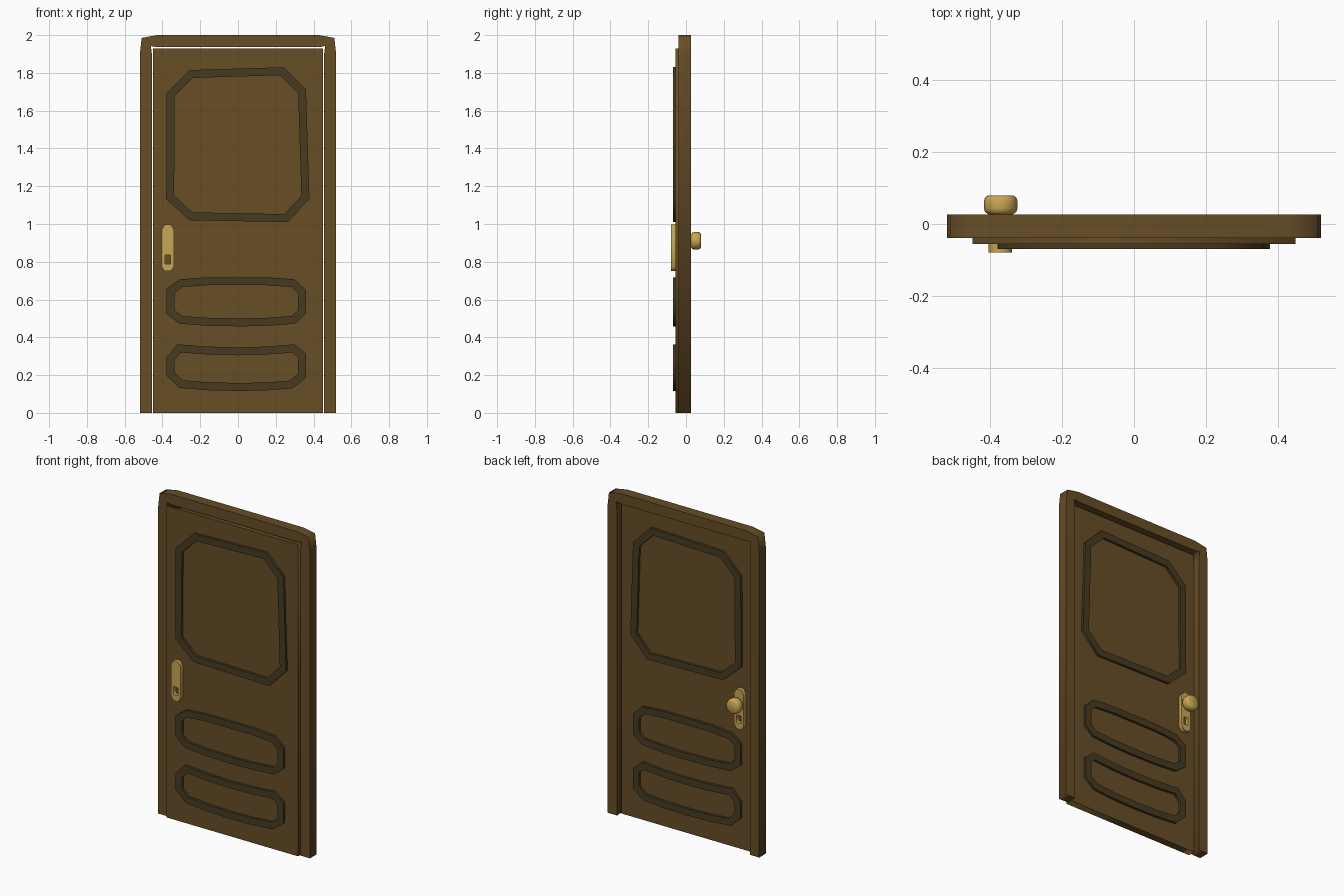
import bpy, bmesh, math
from mathutils import Vector

if "Cube" in bpy.data.objects:
    bpy.data.objects.remove(bpy.data.objects["Cube"])


def material(name, rgb):
    m = bpy.data.materials.new(name)
    m.diffuse_color = (*rgb, 1)
    m.use_nodes = True
    m.node_tree.nodes["Principled BSDF"].inputs["Base Color"].default_value = m.diffuse_color
    return m


WOOD = material("wood", (0.135, 0.075, 0.019))
TRIM = material("dark_wood", (0.062, 0.042, 0.015))
BRASS = material("brass", (0.58, 0.38, 0.09))


def slab(name, outlines, y0, y1, mat):
    """Extrude x-z outlines (later ones are holes) from y0 to y1."""
    cu = bpy.data.curves.new(name, 'CURVE')
    cu.dimensions = '2D'
    cu.fill_mode = 'BOTH'
    cu.extrude = (y1 - y0) / 2
    for pts in outlines:
        s = cu.splines.new('POLY')
        s.points.add(len(pts) - 1)
        for p, (x, z) in zip(s.points, pts):
            p.co = (x, z, 0, 1)
        s.use_cyclic_u = True
    ob = bpy.data.objects.new(name, cu)
    bpy.context.collection.objects.link(ob)
    ob.rotation_euler.x = math.pi / 2
    ob.location.y = (y0 + y1) / 2
    cu.materials.append(mat)
    bpy.ops.object.select_all(action='DESELECT')
    ob.select_set(True)
    bpy.context.view_layer.objects.active = ob
    bpy.ops.object.convert(target='MESH')
    return bpy.context.object


def inset(pts, d):
    """Mitred inset of a clockwise outline."""
    out = []
    for i, p in enumerate(pts):
        p = Vector(p)
        a = (p - Vector(pts[i - 1])).normalized()
        b = (Vector(pts[(i + 1) % len(pts)]) - p).normalized()
        na, nb = Vector((a.y, -a.x)), Vector((b.y, -b.x))
        m = (na + nb).normalized()
        out.append(tuple(p + m * d / m.dot(na)))
    return out


# Door frame: one arch-shaped outline, mirrored from its left half
left = [(-0.455, 0), (-0.52, 0), (-0.52, 1.895), (-0.51, 1.985), (-0.43, 2.0)]
inner = [(-0.43, 1.936), (-0.461, 1.942), (-0.455, 1.89)]
flip = lambda pts: [(-x, z) for x, z in reversed(pts)]
slab("door_frame", [left + flip(left) + flip(inner) + inner], -0.039, 0.026, WOOD)

# Door leaf
FRONT, BACK = -0.055, -0.01
slab("door_leaf", [[(-0.45, 0), (-0.45, 1.93), (0.45, 1.93), (0.45, 0)]],
     FRONT, BACK, WOOD)

# Raised mouldings, on both faces of the leaf
mouldings = {
    "upper": [(-0.378, 1.693), (-0.257, 1.815), (0.24, 1.83), (0.36, 1.71),
              (0.378, 1.132), (0.262, 1.01), (-0.257, 1.02), (-0.38, 1.132)],
    "middle": [(-0.378, 0.656), (-0.31, 0.707), (-0.16, 0.718), (0.15, 0.718),
               (0.30, 0.707), (0.36, 0.65), (0.36, 0.524), (0.30, 0.472),
               (0.15, 0.461), (0.02, 0.458), (-0.16, 0.461), (-0.31, 0.472),
               (-0.378, 0.524)],
    "lower": [(-0.378, 0.296), (-0.32, 0.363), (-0.16, 0.351), (0, 0.347),
              (0.15, 0.351), (0.30, 0.363), (0.36, 0.312), (0.36, 0.185),
              (0.29, 0.13), (0.15, 0.119), (0, 0.116), (-0.16, 0.12),
              (-0.31, 0.132), (-0.378, 0.196)],
}
# Lock plate with keyhole
plate = [(-0.405, 0.97), (-0.388, 0.997), (-0.356, 0.997), (-0.339, 0.97),
         (-0.339, 0.775), (-0.356, 0.75), (-0.388, 0.75), (-0.405, 0.775)]
keyhole = [(-0.386, 0.836), (-0.357, 0.836), (-0.357, 0.788), (-0.386, 0.788)]

for side, face, out in (("front", FRONT, -1), ("back", BACK, 1)):
    span = lambda t: sorted((face - out * 0.001, face + out * t))
    for name, pts in mouldings.items():
        slab(f"{name}_moulding_{side}", [pts, inset(pts, 0.042)], *span(0.015), TRIM)
    slab(f"lock_plate_{side}", [plate, keyhole], *span(0.024), BRASS)

# Round knob on the back, lathed about the y axis (radius, y)
profile = [(0.015, -0.01), (0.015, 0.022), (0.034, 0.027), (0.043, 0.033),
           (0.0465, 0.043), (0.0465, 0.065), (0.043, 0.074), (0.034, 0.08),
           (0, 0.08)]
bm = bmesh.new()
vs = [bm.verts.new((r, y, 0)) for r, y in profile]
es = [bm.edges.new(e) for e in zip(vs, vs[1:])]
bmesh.ops.spin(bm, geom=vs + es, cent=(0, 0, 0), axis=(0, 1, 0),
               angle=math.tau, steps=20)
bmesh.ops.remove_doubles(bm, verts=bm.verts, dist=1e-4)
bmesh.ops.recalc_face_normals(bm, faces=bm.faces)
me = bpy.data.meshes.new("door_knob")
bm.to_mesh(me)
bm.free()
me.materials.append(BRASS)
knob = bpy.data.objects.new("door_knob", me)
knob.location = (-0.371, 0, 0.911)
bpy.context.collection.objects.link(knob)
bpy.ops.object.select_all(action='DESELECT')
knob.select_set(True)
bpy.context.view_layer.objects.active = knob
bpy.ops.object.shade_smooth_by_angle(angle=math.radians(45))
